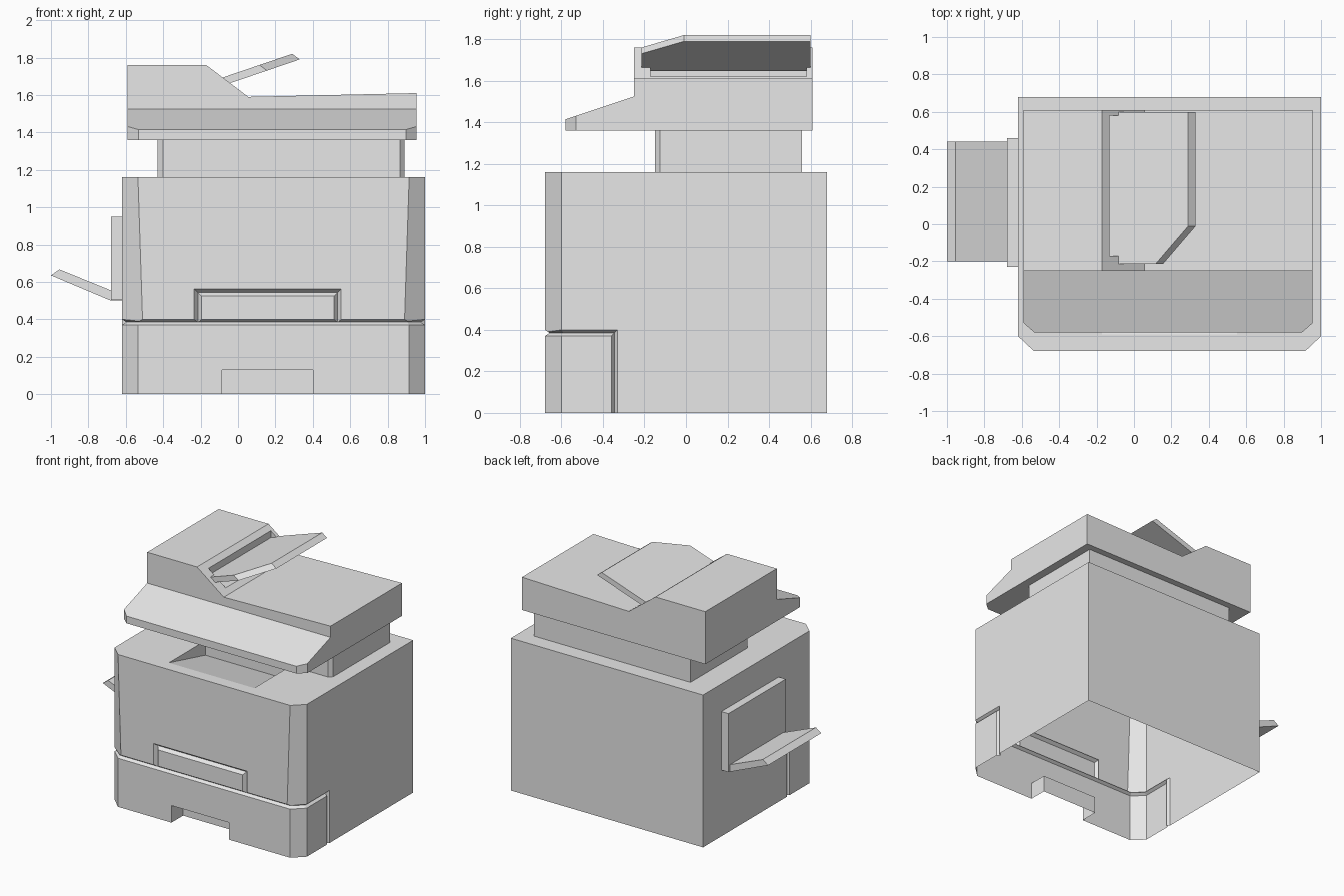
import bpy, bmesh
from mathutils import Vector

old = bpy.data.objects.get("Cube")
if old:
    bpy.data.objects.remove(old, do_unlink=True)

grey = bpy.data.materials.new("light grey plastic")
grey.use_nodes = True
grey.diffuse_color = (0.8, 0.8, 0.8, 1)
grey.node_tree.nodes["Principled BSDF"].inputs["Base Color"].default_value = (0.8, 0.8, 0.8, 1)


def loft(name, rings):
    """Closed solid through rings of equal point count."""
    bm = bmesh.new()
    rows = [[bm.verts.new(p) for p in ring] for ring in rings]
    n = len(rows[0])
    for a, b in zip(rows, rows[1:]):
        for i in range(n):
            j = (i + 1) % n
            bm.faces.new((a[i], a[j], b[j], b[i]))
    bm.faces.new(rows[0])
    bm.faces.new(rows[-1])
    bmesh.ops.recalc_face_normals(bm, faces=bm.faces)
    mesh = bpy.data.meshes.new(name)
    bm.to_mesh(mesh)
    bm.free()
    mesh.materials.append(grey)
    obj = bpy.data.objects.new(name, mesh)
    bpy.context.scene.collection.objects.link(obj)
    return obj


def prism(name, profile, axis, lo, hi):
    """Extrude a 2D profile along one axis."""
    def point(p, t):
        v = list(p)
        v.insert("xyz".index(axis), t)
        return v
    return loft(name, [[point(p, t) for p in profile] for t in (lo, hi)])


def box(name, x0, x1, y0, y1, z0, z1):
    return prism(name, [(x0, y0), (x1, y0), (x1, y1), (x0, y1)], "z", z0, z1)


def v_groove(name, path, width, depth):
    """Diamond section swept along (position, outward, sideways) stations."""
    rings = []
    for pos, out, side in path:
        p, n, s = Vector(pos), Vector(out) * depth, Vector(side) * width
        rings.append([p + n, p + s, p - n, p - s])
    return loft(name, rings)


def cut(obj, cutter):
    """Subtract the cutter, bake the result and drop the cutter."""
    mod = obj.modifiers.new("cut", "BOOLEAN")
    mod.operation = "DIFFERENCE"
    mod.solver = "EXACT"
    mod.object = cutter
    deps = bpy.context.evaluated_depsgraph_get()
    mesh = bpy.data.meshes.new_from_object(obj.evaluated_get(deps))
    obj.modifiers.clear()
    obj.data = mesh
    bpy.data.objects.remove(cutter, do_unlink=True)


def slice_off(obj, point, normal):
    """Remove everything on the normal side of a plane and close the cut."""
    bm = bmesh.new()
    bm.from_mesh(obj.data)
    res = bmesh.ops.bisect_plane(bm, geom=bm.verts[:] + bm.edges[:] + bm.faces[:],
                                 plane_co=point, plane_no=normal, clear_outer=True)
    edges = [e for e in res["geom_cut"] if isinstance(e, bmesh.types.BMEdge)]
    bmesh.ops.holes_fill(bm, edges=edges)
    bmesh.ops.recalc_face_normals(bm, faces=bm.faces)
    bm.to_mesh(obj.data)
    bm.free()


# Main cabinet: chamfered front corners that widen above the drawer
L, R, F, B = -0.62, 1.0, -0.68, 0.68


def outline(c, z):
    return [(L, B, z), (L, F + 0.08, z), (L + c, F, z),
            (R - c, F, z), (R, F + 0.08, z), (R, B, z)]


body = loft("cabinet", [outline(0.085, 0), outline(0.085, 0.384),
                        outline(0.11, 0.386), outline(0.085, 1.16)])

# Groove around the paper drawer
GY, GZ = -0.345, 0.385
half = [((R, GY, -0.05), (1, 0, 0), (0, 1, 0)),
        ((R, GY, GZ), (1, 0, 0), (0, 1, 1)),
        ((R, F + 0.08, GZ), (1, -0.4, 0), (0, 0, 1)),
        ((R - 0.085, F, GZ), (0.4, -1, 0), (0, 0, 1))]
mid = L + R
mirrored = [((mid - p[0], p[1], p[2]), (-n[0], n[1], n[2]), s) for p, n, s in reversed(half)]
cut(body, v_groove("drawer_groove", half + mirrored, 0.015, 0.022))

# Groove around the front flap
out = (0, -1, 0)
cut(body, v_groove("flap_groove", [((-0.215, F, 0.385), out, (-1, 0, 0)),
                                   ((-0.215, F, 0.543), out, (-1, 0, 1)),
                                   ((0.533, F, 0.543), out, (1, 0, 1)),
                                   ((0.533, F, 0.385), out, (1, 0, 0))], 0.019, 0.025))

# Drawer hand grip and sloping paper output well
cut(body, box("grip", -0.085, 0.40, -0.8, -0.54, -0.1, 0.13))
cut(body, prism("output_well", [(-0.59, 1.16), (-0.15, 1.05), (-0.15, 1.3), (-0.59, 1.3)],
                "x", -0.17, 0.55))

# The cabinet is an open shell underneath
bm = bmesh.new()
bm.from_mesh(body.data)
base = [f for f in bm.faces if f.normal.z < -0.9 and f.calc_center_median().z < 0.001]
bmesh.ops.delete(bm, geom=base, context="FACES_ONLY")
bm.to_mesh(body.data)
bm.free()

# Neck between cabinet and scanner
prism("neck", [(-0.43, 0.56), (-0.43, -0.125), (-0.40, -0.15),
               (0.865, -0.15), (0.89, -0.125), (0.89, 0.56)], "z", 1.16, 1.36)

# Scanner base with sloping control shelf and clipped front corners
scanner = prism("scanner_base", [(-0.58, 1.36), (0.61, 1.36), (0.61, 1.525),
                                 (-0.25, 1.525), (-0.58, 1.415)], "x", -0.59, 0.955)
slice_off(scanner, (-0.59, -0.53, 1.4), (-0.05, -0.057, 0))
slice_off(scanner, (0.955, -0.53, 1.4), (0.05, -0.057, 0))

# Lid and document feeder, with the feed opening cut into its slope
feeder = prism("lid_and_feeder", [(-0.59, 1.525), (0.955, 1.525), (0.955, 1.61), (0.055, 1.59),
                                  (-0.17, 1.76), (-0.59, 1.76)], "y", -0.25, 0.61)
cut(feeder, box("feed_opening", -0.13, 0.3, -0.17, 0.58, 1.62, 1.9))

# Document tray with one clipped corner
tray = prism("document_tray", [(-0.13, 1.677), (0.29, 1.82), (0.33, 1.79), (-0.09, 1.647)],
             "y", -0.215, 0.60)
across, along = Vector((0.04, 0, -0.03)), Vector((0.175, 0.205, 0.06))
normal = across.cross(along)
if normal.x < 0:
    normal.negate()
slice_off(tray, (0.29, -0.01, 1.82), normal)

# Side feed panel and its folded-out tray
box("side_panel", -0.68, L, -0.23, 0.46, 0.505, 0.95)
prism("side_tray", [(L, 0.5), (-0.68, 0.5), (-1.0, 0.635), (-0.955, 0.667),
                    (-0.68, 0.555), (L, 0.555)], "y", -0.20, 0.44)
